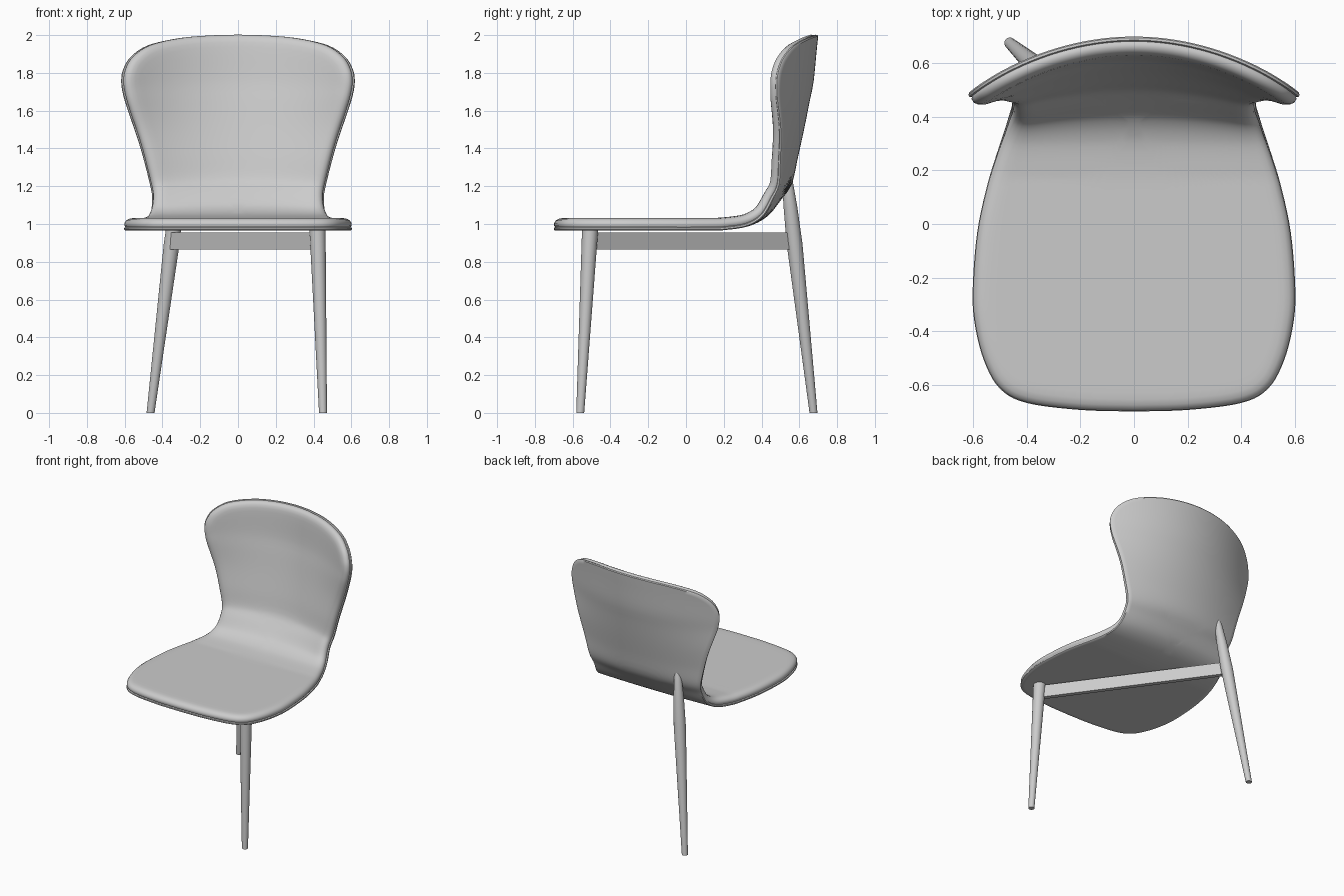
import bpy, bmesh, math
from mathutils import Vector

cube = bpy.data.objects.get("Cube")
if cube:
    bpy.data.objects.remove(cube, do_unlink=True)

grey = bpy.data.materials.new("light grey")
grey.use_nodes = True
colour = (0.6, 0.6, 0.6, 1)
grey.diffuse_color = colour
grey.node_tree.nodes["Principled BSDF"].inputs["Base Color"].default_value = colour


def finish(name, bm):
    """Turn a bmesh into a smooth-shaded object."""
    bmesh.ops.recalc_face_normals(bm, faces=bm.faces)
    mesh = bpy.data.meshes.new(name)
    bm.to_mesh(mesh)
    bm.free()
    mesh.materials.append(grey)
    obj = bpy.data.objects.new(name, mesh)
    bpy.context.collection.objects.link(obj)
    bpy.ops.object.select_all(action="DESELECT")
    obj.select_set(True)
    bpy.context.view_layer.objects.active = obj
    bpy.ops.object.shade_smooth_by_angle(angle=math.radians(40))
    return obj


def loft(bm, rings):
    """Skin closed rings of points and cap both ends."""
    rows = [[bm.verts.new(p) for p in ring] for ring in rings]
    for a, b in zip(rows, rows[1:]):
        for i in range(len(a)):
            j = (i + 1) % len(a)
            bm.faces.new((a[i], a[j], b[j], b[i]))
    bm.faces.new(rows[0])
    bm.faces.new(rows[-1])


def smooth_path(points, steps):
    """Catmull-Rom curve through the points."""
    pts = [Vector(p) for p in points]
    pts = [2 * pts[0] - pts[1]] + pts + [2 * pts[-1] - pts[-2]]
    out = []
    for a, b, c, d in zip(pts, pts[1:], pts[2:], pts[3:]):
        for i in range(steps):
            t = i / steps
            out.append(0.5 * (2 * b + (c - a) * t + (2 * a - 5 * b + 4 * c - d) * t ** 2
                              + (3 * b - a - 3 * c + d) * t ** 3))
    return out + [pts[-2]]


# Shell spine: length along the shell, y, z; and how strongly the back wraps forward
spine = smooth_path([(-.1, -.8, .965), (.4, -.3, .965), (.8, .1, .965), (.9, .2, .968),
                     (1.03, .33, .988), (1.14, .43, 1.04), (1.26, .505, 1.13),
                     (1.36, .56, 1.21), (1.5, .592, 1.35), (1.65, .625, 1.5),
                     (1.81, .655, 1.65), (1.91, .675, 1.75), (2.06, .69, 1.9),
                     (2.16, .70, 2.0), (2.3, .71, 2.14)], 16)
wrap = smooth_path([(-.1, 0), (.6, 0), (1, 0), (1.35, .28), (1.65, .39), (1.91, .49),
                    (2.16, .5), (2.3, .5)], 16)


def lookup(table, s):
    for a, b in zip(table, table[1:]):
        if s <= b[0]:
            return a.lerp(b, (s - a[0]) / (b[0] - a[0]))
    return table[-1]


def surface(x, s):
    _, y, z = lookup(spine, s)
    return Vector((x, y - lookup(wrap, s)[1] * x * x, z))


def bend(x, s, h):
    """Place a flat outline point on the bent shell, raised by h."""
    e = .01
    across = surface(x + e, s) - surface(x - e, s)
    along = surface(x, s + e) - surface(x, s - e)
    return surface(x, s) + h * across.cross(along).normalized()


# Flat outline of the shell: half width, length along the shell
half = smooth_path([(0, 0), (.2, .006), (.4, .032), (.5, .085), (.56, .19), (.595, .33),
                    (.602, .46), (.585, .67), (.545, .85), (.5, 1.0), (.47, 1.12),
                    (.455, 1.25), (.468, 1.36), (.515, 1.54), (.58, 1.74), (.612, 1.85),
                    (.621, 1.92), (.61, 1.98), (.57, 2.045), (.48, 2.105), (.32, 2.142),
                    (.15, 2.157), (0, 2.161)], 5)
outline = half + [Vector((-p.x, p.y)) for p in half[-2:0:-1]]
count = len(outline)
inward = []
for i in range(count):
    t = outline[(i + 1) % count] - outline[i - 1]
    inward.append(Vector((-t.y, t.x)).normalized())
centre = Vector((0, 1.1))


def ring(inset, h, scale=1):
    out = []
    for p, n in zip(outline, inward):
        q = centre + (p + n * inset - centre) * scale
        out.append(bend(q.x, q.y, h))
    return out


# Seat shell: thin bottom layer with a rounded pad on top
scales = [i / 24 for i in range(1, 24)]
rim = [(.03, 0), (.006, 0), (0, .005), (0, .014), (.007, .018), (.002, .025), (.002, .04),
       (.01, .053), (.024, .062), (.045, .066), (.07, .067)]
rings = [ring(.03, 0, k) for k in scales]
rings += [ring(d, h) for d, h in rim]
rings += [ring(.07, .067, k) for k in reversed(scales)]
bm = bmesh.new()
loft(bm, rings)
finish("seat_shell", bm)


def leg(name, foot, slope, stations):
    """Round leg leaning by slope, with a radius at each height."""
    bm = bmesh.new()
    turn = [math.tau * i / 24 for i in range(24)]
    loft(bm, [[(foot[0] + slope[0] * z + r * math.cos(a),
                foot[1] + slope[1] * z + r * math.sin(a), z) for a in turn]
              for z, r in stations])
    finish(name, bm)


leg("front_leg", (.45, -.56), (-.03, .054), [(0, .021), (.98, .043)])
leg("back_leg", (-.463, .675), (.125, -.112),
    [(0, .021), (.9, .042), (1.1, .036), (1.25, .026), (1.3, .014)])

# Diagonal rail joining the legs
start, end = Vector((.405, -.5, .91)), Vector((-.35, .55, .91))
side = (end - start).cross(Vector((0, 0, 1))).normalized() * .016
up = Vector((0, 0, .046))
bm = bmesh.new()
loft(bm, [[p + side + up, p - side + up, p - side - up, p + side - up] for p in (start, end)])
finish("diagonal_rail", bm)
